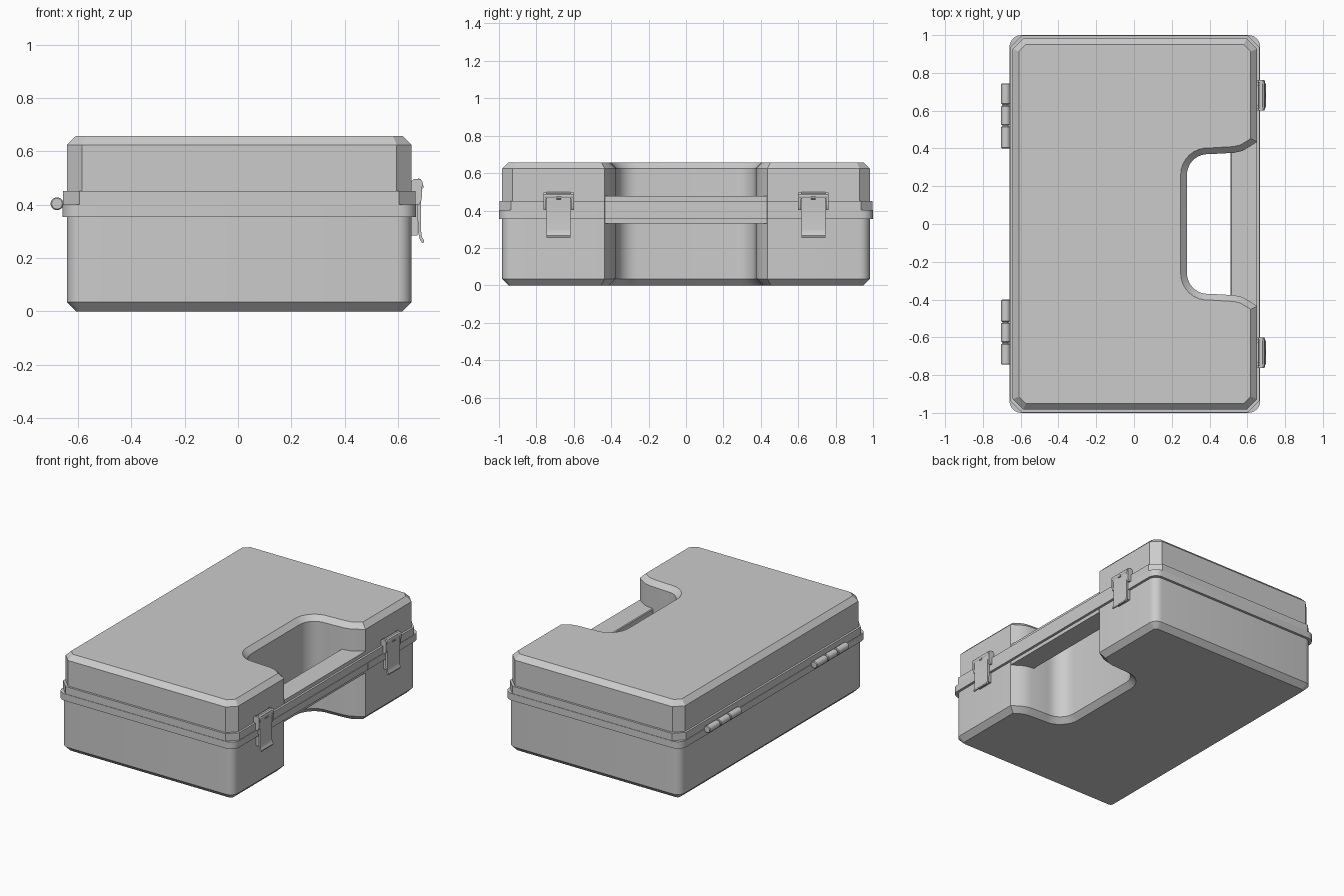
import bpy, bmesh, math
from mathutils import Vector

if "Cube" in bpy.data.objects:
    bpy.data.objects.remove(bpy.data.objects["Cube"])


def finish(name, bm, angle=30):
    bmesh.ops.recalc_face_normals(bm, faces=bm.faces)
    me = bpy.data.meshes.new(name)
    bm.to_mesh(me)
    bm.free()
    ob = bpy.data.objects.new(name, me)
    bpy.context.collection.objects.link(ob)
    bpy.ops.object.select_all(action='DESELECT')
    ob.select_set(True)
    bpy.context.view_layer.objects.active = ob
    bpy.ops.object.shade_smooth_by_angle(angle=math.radians(angle))
    return ob


def skin(name, rings):
    """Closed solid through a stack of rings of 3D points."""
    bm = bmesh.new()
    loops = [[bm.verts.new(p) for p in ring] for ring in rings]
    n = len(loops[0])
    for a, b in zip(loops, loops[1:]):
        for i in range(n):
            j = (i + 1) % n
            bm.faces.new((a[i], a[j], b[j], b[i]))
    bm.faces.new(loops[0][::-1])
    bm.faces.new(loops[-1])
    return finish(name, bm)


def arc(cx, cy, r, a0, a1, segs):
    return [(cx + r * math.cos(math.radians(a0 + (a1 - a0) * i / segs)),
             cy + r * math.sin(math.radians(a0 + (a1 - a0) * i / segs)))
            for i in range(segs + 1)]


def outline(e, r, segs):
    """Case footprint, grown by e, with the hand notch on the +x side."""
    x0, x1, y1 = -0.642 - e, 0.651 + e, 0.983 + e
    notch = [(x1, -0.435), (0.61, -0.408), (0.575, -0.387), (0.53, -0.377)]
    notch += arc(0.39, -0.26, 0.11, 275, 180, 8)
    pts = arc(x1 - r, -y1 + r, r, -90, 0, segs)
    pts += notch + [(x, -y) for x, y in reversed(notch)]
    pts += arc(x1 - r, y1 - r, r, 0, 90, segs)
    pts += arc(x0 + r, y1 - r, r, 90, 180, segs)
    pts += arc(x0 + r, -y1 + r, r, 180, 270, segs)
    return [Vector(p) for p in pts]


def inset(pts, d):
    out = []
    for i, p in enumerate(pts):
        a, b = (p - pts[i - 1]).normalized(), (pts[(i + 1) % len(pts)] - p).normalized()
        n1, n2 = Vector((-a.y, a.x)), Vector((-b.y, b.x))
        out.append(p + d * (n1 + n2) / (1 + n1.dot(n2)))
    return out


def stack(name, pts, levels):
    return skin(name, [[(p.x, p.y, z) for p in (inset(pts, d) if d else pts)]
                       for z, d in levels])


def extrude_y(name, prof, y0, y1):
    return skin(name, [[(x, y, z) for x, z in prof] for y in (y0, y1)])


def box(x0, x1, z0, z1):
    return [(x0, z0), (x1, z0), (x1, z1), (x0, z1)]


# Case halves with bevelled outer edges
stack("lower_shell", outline(0, 0.055, 6), [(0, 0.035), (0.035, 0), (0.36, 0)])
stack("lid_shell", outline(0, 0.056, 1), [(0.44, 0), (0.625, 0), (0.658, 0.033)])

# Rim flanges at the parting line
stack("lower_rim", outline(0.017, 0.062, 6), [(0.355, 0), (0.402, 0)])
stack("lid_rim", outline(0.014, 0.062, 1), [(0.402, 0), (0.452, 0)])

# Carrying handle across the notch, with the rim running along it
extrude_y("handle", [(0.51, 0.33), (0.651, 0.33), (0.651, 0.355), (0.668, 0.355),
                     (0.668, 0.402), (0.665, 0.402), (0.665, 0.452), (0.651, 0.452),
                     (0.651, 0.477), (0.515, 0.477), (0.51, 0.472)], -0.434, 0.434)

for side, s in (("front", -1), ("rear", 1)):
    # Hinge: three knuckles and a leaf
    for k, (a, b) in enumerate(((0.4, 0.518), (0.524, 0.627), (0.633, 0.745))):
        c = 0.02
        circles = [(a, 0.02), (a + 0.004, 0.024), (b - 0.004, 0.024), (b, 0.02)]
        skin(f"{side}_hinge_knuckle_{k + 1}",
             [[(x, s * y, z) for x, z in arc(-0.679, 0.404, r, 0, 345, 23)]
              for y, r in circles])
    extrude_y(f"{side}_hinge_pin", arc(-0.679, 0.404, 0.016, 0, 330, 11), s * 0.405, s * 0.74)
    extrude_y(f"{side}_hinge_leaf", box(-0.675, -0.64, 0.395, 0.413), s * 0.405, s * 0.74)

    # Latch: curled lever plate, mounting block, ears and pivot
    yc = s * 0.681
    lever = [(0.662, 0.495), (0.68, 0.499), (0.689, 0.492), (0.69, 0.47), (0.687, 0.44),
             (0.687, 0.30), (0.69, 0.28), (0.698, 0.266), (0.697, 0.258), (0.69, 0.257),
             (0.681, 0.272), (0.675, 0.30), (0.672, 0.44), (0.662, 0.46)]
    extrude_y(f"{side}_latch_lever", lever, yc - 0.064, yc + 0.064)
    extrude_y(f"{side}_latch_block", box(0.648, 0.674, 0.285, 0.46), yc - 0.055, yc + 0.055)
    extrude_y(f"{side}_latch_pivot", arc(0.677, 0.478, 0.017, 0, 330, 11),
              yc - 0.076, yc + 0.076)
    ear = [(0.648, 0.402), (0.68, 0.402), (0.689, 0.42), (0.691, 0.485),
           (0.683, 0.497), (0.66, 0.497), (0.648, 0.485)]
    for t in (-1, 1):
        extrude_y(f"{side}_latch_ear_{'a' if t < 0 else 'b'}", ear,
                  yc + t * 0.067, yc + t * 0.081)
    extrude_y(f"{side}_latch_stud", arc(0.688, 0.468, 0.008, 0, 330, 11),
              yc - 0.012, yc + 0.012)
